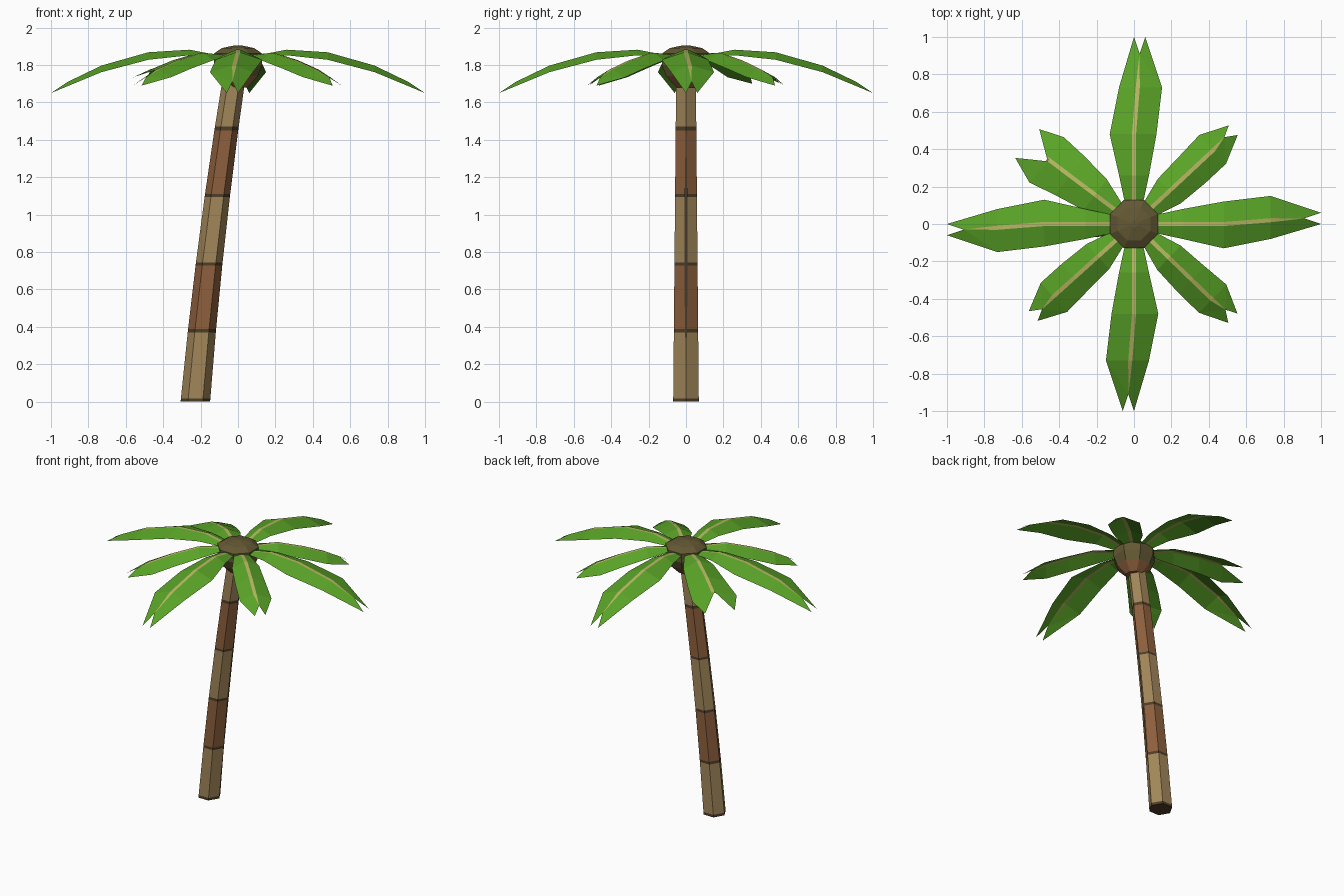
import bpy, math
from mathutils import Matrix, Vector

if "Cube" in bpy.data.objects:
    bpy.data.objects.remove(bpy.data.objects["Cube"])


def material(name, r, g, b):
    m = bpy.data.materials.new(name)
    m.diffuse_color = (r, g, b, 1)
    m.use_nodes = True
    m.node_tree.nodes["Principled BSDF"].inputs["Base Color"].default_value = m.diffuse_color
    return m


GREEN = material("leaf green", 0.10, 0.365, 0.02)
VEIN = material("vein straw", 0.47, 0.47, 0.12)
TAN = material("trunk tan", 0.36, 0.24, 0.10)
BROWN = material("trunk brown", 0.27, 0.117, 0.047)
DARK = material("dark ring", 0.075, 0.047, 0.021)
OLIVE = material("crown olive", 0.125, 0.098, 0.034)


def build(name, verts, faces, mats, ids):
    me = bpy.data.meshes.new(name)
    me.from_pydata([tuple(v) for v in verts], [], faces)
    for m in mats:
        me.materials.append(m)
    for p, i in zip(me.polygons, ids):
        p.material_index = i
    ob = bpy.data.objects.new(name, me)
    bpy.context.collection.objects.link(ob)
    return ob


def rings(name, sections, sides, mats, band_ids, turn=0.0):
    """Closed stack of polygon rings; each section is (centre x, z, radius)."""
    verts, faces, ids = [], [], []
    for cx, z, r in sections:
        for k in range(sides):
            a = turn + 2 * math.pi * k / sides
            verts.append((cx + r * math.cos(a), r * math.sin(a), z))
    for i, band in enumerate(band_ids):
        for k in range(sides):
            n = (k + 1) % sides
            faces.append((i * sides + k, i * sides + n, (i + 1) * sides + n, (i + 1) * sides + k))
            ids.append(band)
    last = (len(sections) - 1) * sides
    faces += [tuple(reversed(range(sides))), tuple(range(last, last + sides))]
    ids += [band_ids[0], band_ids[-1]]
    return build(name, verts, faces, mats, ids)


# Leaning six-sided trunk with alternating bands and dark rings
def trunk_x(z):
    return -0.228 + 0.085 * z + 0.02 * z * z


def trunk_r(z):
    return 0.079 - 0.0105 * z


levels = [0, 0.018, 0.37, 0.388, 0.727, 0.745, 1.095, 1.11, 1.45, 1.47, 1.78]
bands = [2, 0, 2, 1, 2, 0, 2, 1, 2, 0]
rings("trunk", [(trunk_x(z), z, trunk_r(z)) for z in levels], 6, [TAN, BROWN, DARK], bands)

# Narrow dark crack along the right-hand corner of the trunk
crack, quads = [], []
for i, (z, w) in enumerate([(0.22, 0.002), (0.65, 0.009), (1.0, 0.009), (1.43, 0.002)]):
    x = trunk_x(z) + trunk_r(z) + 0.002
    crack += [(x, -w, z), (x, w, z)]
    if i:
        quads.append((2 * i - 2, 2 * i - 1, 2 * i + 1, 2 * i))
build("trunk_crack", crack, quads, [DARK], [0] * 3)

# Crown knob where the leaves meet
rings("crown", [(0, 1.68, 0.055), (0, 1.74, 0.115), (0, 1.80, 0.14), (0, 1.862, 0.138),
                (0, 1.89, 0.095), (0, 1.905, 0.02)], 8, [OLIVE, BROWN], [1, 0, 0, 0, 0],
      math.pi / 8)


# Leaf: ridged sheet with drooping edges, a vein strip and a forked tip
# rows: distance, left edge, right edge, ridge offset, ridge height, droop
LARGE = [(0.12, 0.05, -0.05, 0, 1.855, 0.01), (0.26, 0.08, -0.08, 0, 1.882, 0.03),
         (0.48, 0.12, -0.13, 0, 1.868, 0.04), (0.73, 0.15, -0.08, 0.02, 1.797, 0.035)]
SMALL = [(0.12, 0.05, -0.05, 0, 1.855, 0.01), (0.26, 0.09, -0.09, 0, 1.865, 0.04),
         (0.43, 0.10, -0.10, 0, 1.825, 0.045), (0.58, 0.11, -0.10, 0, 1.775, 0.04)]
LARGE_TIP = [(1.0, 0.06, 1.65), (0.91, 0.03, 1.71), (1.0, 0.0, 1.65)]
SMALL_TIP = [(0.73, 0.04, 1.69), (0.67, 0.01, 1.735), (0.73, -0.03, 1.69)]
WIDE_TIP = [(0.72, 0.10, 1.70), (0.57, 0.01, 1.78), (0.71, -0.10, 1.70)]
VEIN_HALF = 0.011


def leaf(name, degrees, rows, tips, side=1, spread=1.0):
    verts, faces, ids = [], [], []
    for i, (u, left, right, mid, z, droop) in enumerate(rows):
        s = 1 + (spread - 1) * i / 3
        verts += [(u, left * s, z - droop), (u, mid + VEIN_HALF, z),
                  (u, mid - VEIN_HALF, z), (u, right * s, z - droop)]
        if i:
            for k in range(3):
                a = 4 * (i - 1) + k
                faces.append((a, a + 1, a + 5, a + 4))
                ids.append(1 if k == 1 else 0)
    n = len(verts)
    verts += tips
    faces += [(n - 4, n - 3, n + 1), (n - 4, n + 1, n),
              (n - 3, n - 2, n + 1), (n - 2, n - 1, n + 1), (n - 1, n + 2, n + 1)]
    ids += [0, 0, 1, 0, 0]
    turn = Matrix.Rotation(math.radians(degrees), 3, 'Z')
    verts = [turn @ Vector((u, v * side, z)) for u, v, z in verts]
    if side > 0:
        faces = [tuple(reversed(f)) for f in faces]
    # faces run left to right, so the reversed order above points normals up
    ob = build(name, verts, faces, [GREEN, VEIN], ids)
    if sum(p.normal.z for p in ob.data.polygons) < 0:
        ob.data.flip_normals()


for name, deg, side in [("right", 0, 1), ("back", 90, -1), ("left", 180, 1), ("front", 270, -1)]:
    leaf("large_leaf_" + name, deg, LARGE, LARGE_TIP, side)
for name, deg, tip, spread in [("back_right", 43, SMALL_TIP, 1.0), ("back_left", 143, WIDE_TIP, 1.45),
                               ("front_left", 222, SMALL_TIP, 1.0), ("front_right", 316, SMALL_TIP, 1.0)]:
    leaf("small_leaf_" + name, deg, SMALL, tip, 1, spread)
